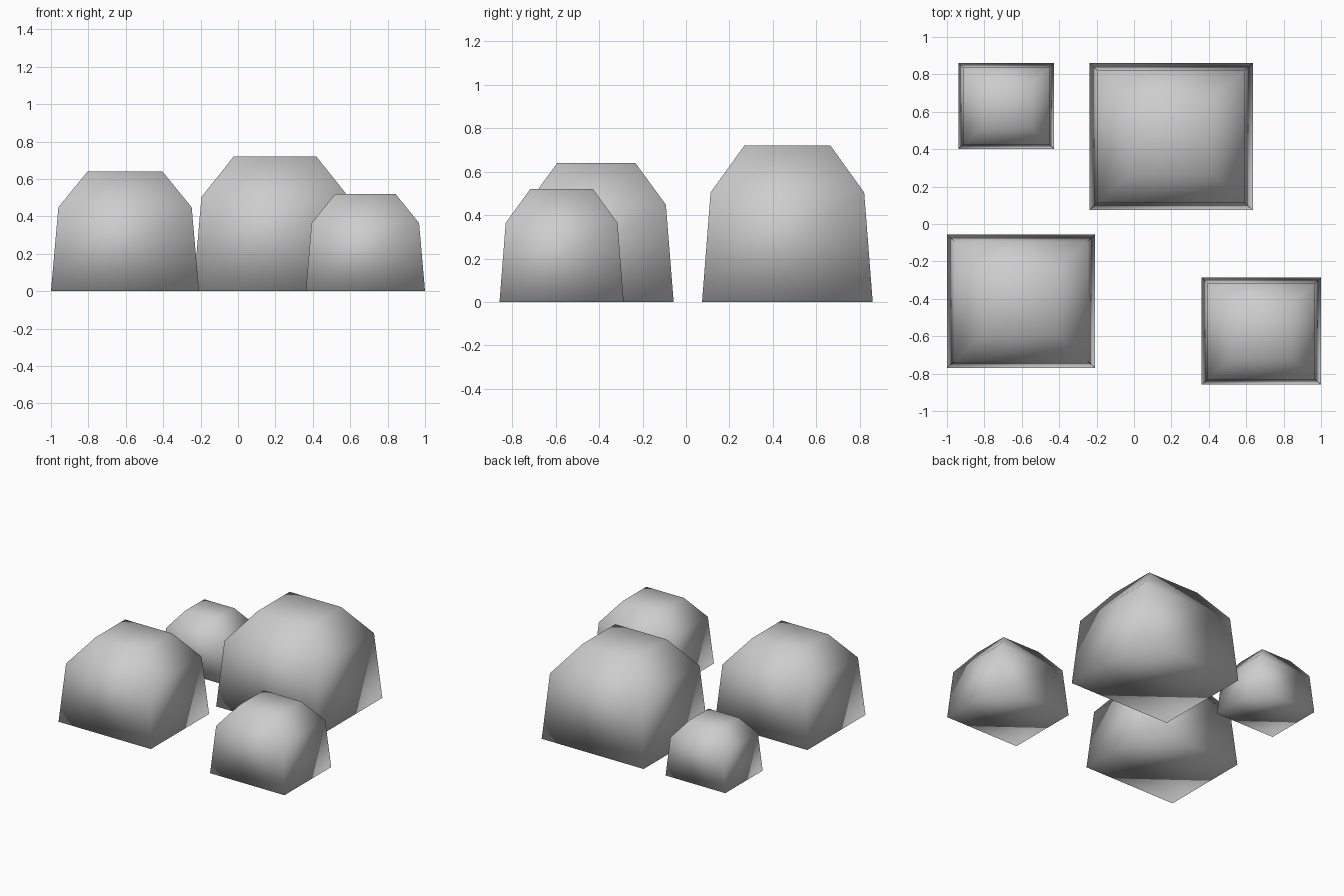
import bpy
import bmesh

cube = bpy.data.objects.get("Cube")
if cube:
    bpy.data.objects.remove(cube, do_unlink=True)

# One stone colour
stone = bpy.data.materials.new("stone_grey")
stone.use_nodes = True
grey = (0.61, 0.61, 0.61, 1.0)
stone.diffuse_color = grey
stone.node_tree.nodes["Principled BSDF"].inputs["Base Color"].default_value = grey

CORNERS = [(-1, -1), (1, -1), (1, 1), (-1, 1)]
# Shared boulder profile: (width factor, height factor) of foot, shoulder, top
PROFILE = [(1.0, 0.0), (0.9, 0.7), (0.505, 1.0)]


def boulder(name, x, y, half_x, half_y, height):
    """Closed, smooth-shaded block that tapers in two steps."""
    bm = bmesh.new()
    rings = [[bm.verts.new((cx * half_x * w, cy * half_y * w, height * h))
              for cx, cy in CORNERS] for w, h in PROFILE]
    for low, high in zip(rings, rings[1:]):
        for i in range(4):
            j = (i + 1) % 4
            bm.faces.new((low[i], low[j], high[j], high[i]))
    bm.faces.new(rings[0][::-1])
    bm.faces.new(rings[-1])
    for face in bm.faces:
        face.smooth = True
    mesh = bpy.data.meshes.new(name)
    bm.to_mesh(mesh)
    bm.free()
    mesh.materials.append(stone)
    obj = bpy.data.objects.new(name, mesh)
    obj.location = (x, y, 0)
    bpy.context.collection.objects.link(obj)


# Cluster of four boulders
boulder("large_boulder", 0.198, 0.467, 0.437, 0.393, 0.72)
boulder("medium_boulder", -0.604, -0.413, 0.396, 0.356, 0.64)
boulder("small_boulder", 0.681, -0.573, 0.319, 0.286, 0.52)
boulder("tiny_boulder", -0.683, 0.631, 0.256, 0.229, 0.42)
